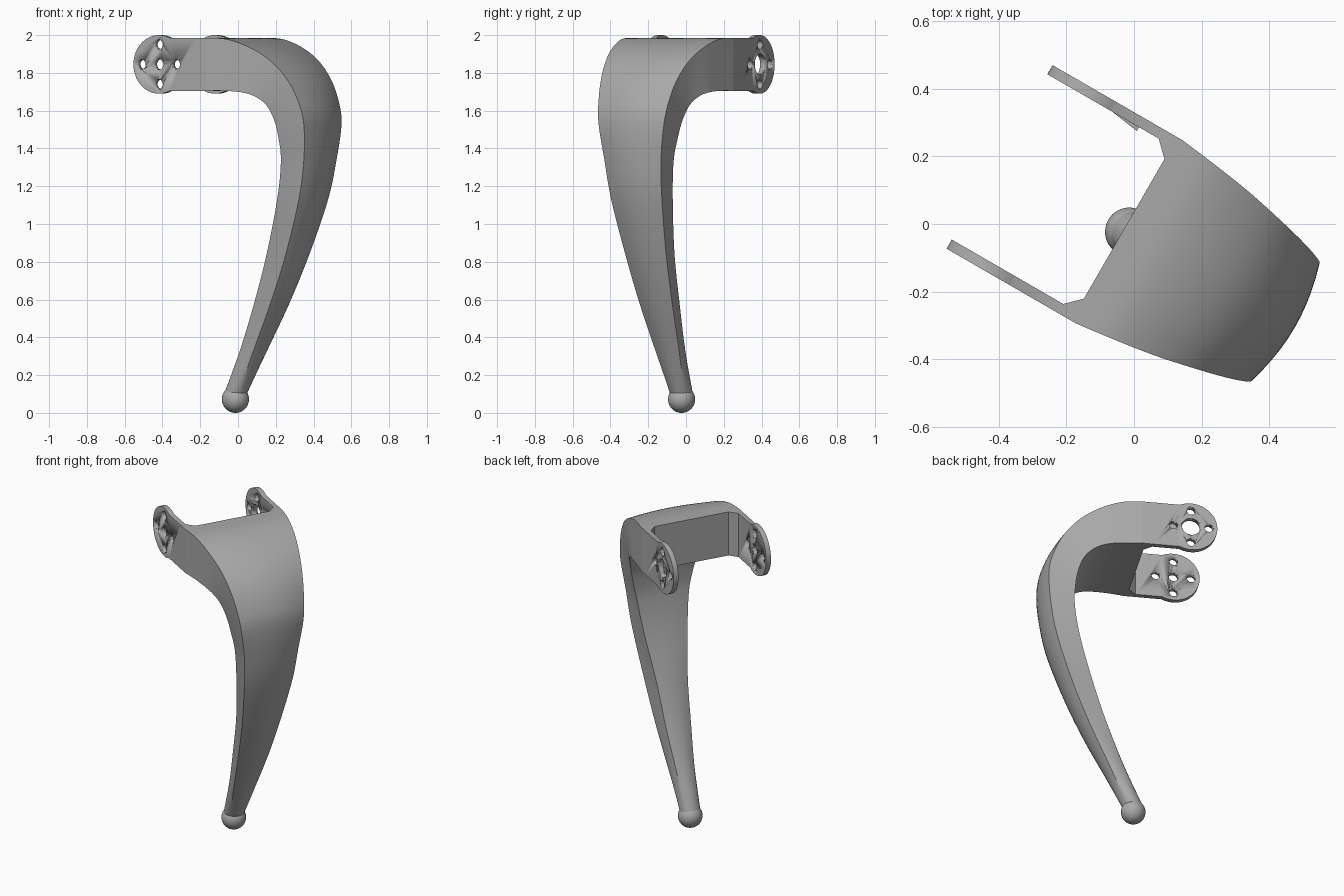
import bpy, bmesh, math
from mathutils import Matrix, Vector

cube = bpy.data.objects.get("Cube")
if cube:
    bpy.data.objects.remove(cube, do_unlink=True)

# Parts are built with x outward and y across, then turned into place
PLACE = Matrix.Rotation(math.radians(-30), 4, 'Z') @ Matrix.Translation((0, -0.027, 0))
TOP, LOW, MID = 1.985, 1.705, 1.845
HALF, THICK = 0.313, 0.031
EAR_X, EAR_R = -0.288, 0.155

grey = bpy.data.materials.new("plain grey")
grey.use_nodes = True
colour = (0.4, 0.4, 0.4, 1)
grey.diffuse_color = colour
grey.node_tree.nodes["Principled BSDF"].inputs["Base Color"].default_value = colour


def make(name, bm, angle=30):
    bmesh.ops.recalc_face_normals(bm, faces=bm.faces)
    bm.transform(PLACE)
    mesh = bpy.data.meshes.new(name)
    bm.to_mesh(mesh)
    bm.free()
    mesh.materials.append(grey)
    obj = bpy.data.objects.new(name, mesh)
    bpy.context.collection.objects.link(obj)
    bpy.ops.object.select_all(action='DESELECT')
    obj.select_set(True)
    bpy.context.view_layer.objects.active = obj
    bpy.ops.object.shade_smooth_by_angle(angle=math.radians(angle))
    return obj


def prism(points, direction):
    bm = bmesh.new()
    face = bm.faces.new([bm.verts.new(p) for p in points])
    out = bmesh.ops.extrude_face_region(bm, geom=[face])
    moved = [g for g in out["geom"] if isinstance(g, bmesh.types.BMVert)]
    bmesh.ops.translate(bm, verts=moved, vec=direction)
    return bm


# Solid bracket block with chamfered inner corners
half_plan = [(0, HALF), (-0.063, HALF), (-0.063, HALF - THICK), (-0.018, 0.238)]
plan = half_plan + [(x, -y) for x, y in reversed(half_plan)]
make("bracket_block", prism([(x, y, LOW) for x, y in plan], (0, 0, TOP - LOW)))


# Mounting ears: straps ending in round drilled plates
def ear(name, y0, centre_hole):
    start = math.asin((TOP - MID) / EAR_R)
    steps = 48
    outline = [(-0.063, y0, TOP)]
    for i in range(steps + 1):
        a = start + (2 * math.pi - 2 * start) * i / steps
        outline.append((EAR_X + EAR_R * math.cos(a), y0, MID + EAR_R * math.sin(a)))
    outline.append((-0.063, y0, LOW))
    obj = make(name, prism(outline, (0, THICK, 0)))

    bm = bmesh.new()
    holes = [(0, 0, centre_hole)]
    holes += [(dx * 0.105, dz * 0.105, 0.025) for dx, dz in ((1, 0), (-1, 0), (0, 1), (0, -1))]
    for dx, dz, r in holes:
        where = Matrix.Translation((EAR_X + dx, y0 + THICK / 2, MID + dz))
        bmesh.ops.create_cone(bm, cap_ends=True, segments=32, radius1=r, radius2=r, depth=0.2,
                              matrix=where @ Matrix.Rotation(math.pi / 2, 4, 'X'))
    cutter = make(name + "_cutter", bm)
    cutter.hide_render = True
    mod = obj.modifiers.new("holes", 'BOOLEAN')
    mod.operation, mod.solver, mod.object = 'DIFFERENCE', 'EXACT', cutter
    bpy.context.view_layer.objects.active = obj
    bpy.ops.object.modifier_apply(modifier=mod.name)
    bpy.data.objects.remove(cutter, do_unlink=True)


ear("front_ear", -HALF, 0.028)
ear("back_ear", HALF - THICK, 0.055)

# Small wedge stop inside the back ear
inner = HALF - THICK
make("ear_stop", prism([(-0.22, inner, 1.77), (-0.13, inner, 1.77), (-0.13, inner - 0.013, 1.77)],
                       (0, 0, 0.15)))

# Leg sections: outer x, z, inner x, z, half widths outer and inner, bulges outer, inner, side
SECTIONS = [
    (0, TOP, 0, LOW, .313, .313, 0, 0, 0),
    (.12, 1.978, .1, 1.705, .298, .298, .003, 0, 0),
    (.246, 1.935, .2, 1.697, .279, .283, .012, 0, 0),
    (.36, 1.865, .27, 1.675, .255, .262, .02, 0, 0),
    (.45, 1.765, .325, 1.63, .233, .238, .028, 0, 0),
    (.507, 1.65, .36, 1.55, .215, .214, .033, 0, 0),
    (.533, 1.53, .375, 1.45, .2, .192, .034, 0, 0),
    (.518, 1.34, .374, 1.33, .173, .167, .034, .003, 0),
    (.477, 1.13, .336, 1.13, .155, .14, .032, .008, 0),
    (.38, .84, .248, .84, .125, .1, .028, .014, 0),
    (.272, .58, .16, .58, .1, .08, .024, .018, .002),
    (.155, .336, .063, .336, .073, .058, .02, .018, .008),
    (.043, .1, -.043, .1, .043, .043, .018, .018, .018),
]


def blend(i, t):
    # Smooth spline between neighbouring sections
    last = len(SECTIONS) - 1
    rows = [SECTIONS[min(max(k, 0), last)] for k in (i - 1, i, i + 1, i + 2)]
    return [0.5 * (2 * b + (c - a) * t + (2 * a - 5 * b + 4 * c - d) * t ** 2
                   + (3 * b - a - 3 * c + d) * t ** 3) for a, b, c, d in zip(*rows)]


def ring(section, n=10):
    ox, oz, ix, iz, wo, wi, bo, bi, bs = section
    out = Vector((ox - ix, 0, oz - iz)).normalized()
    across = Vector((0, 1, 0))
    corners = [Vector((ox, -wo, oz)), Vector((ox, wo, oz)),
               Vector((ix, wi, iz)), Vector((ix, -wi, iz))]
    pushes = [out * bo, across * bs, -out * bi, -across * bs]
    points = []
    for k in range(4):
        for j in range(n):
            t = j / n
            points.append(corners[k].lerp(corners[(k + 1) % 4], t) + pushes[k] * 4 * t * (1 - t))
    return points


# Curved leg lofted through the sections
bm = bmesh.new()
rings = []
for i in range(len(SECTIONS) - 1):
    for s in range(6):
        rings.append([bm.verts.new(p) for p in ring(blend(i, s / 6))])
rings.append([bm.verts.new(p) for p in ring(SECTIONS[-1])])
for a, b in zip(rings, rings[1:]):
    for j in range(len(a)):
        k = (j + 1) % len(a)
        bm.faces.new((a[j], a[k], b[k], b[j]))
bm.faces.new(rings[0])
bm.faces.new(rings[-1])
make("curved_leg", bm)

# Ball foot
bm = bmesh.new()
bmesh.ops.create_uvsphere(bm, u_segments=40, v_segments=24, radius=0.072,
                          matrix=Matrix.Translation((0, 0, 0.072)))
make("ball_foot", bm)
